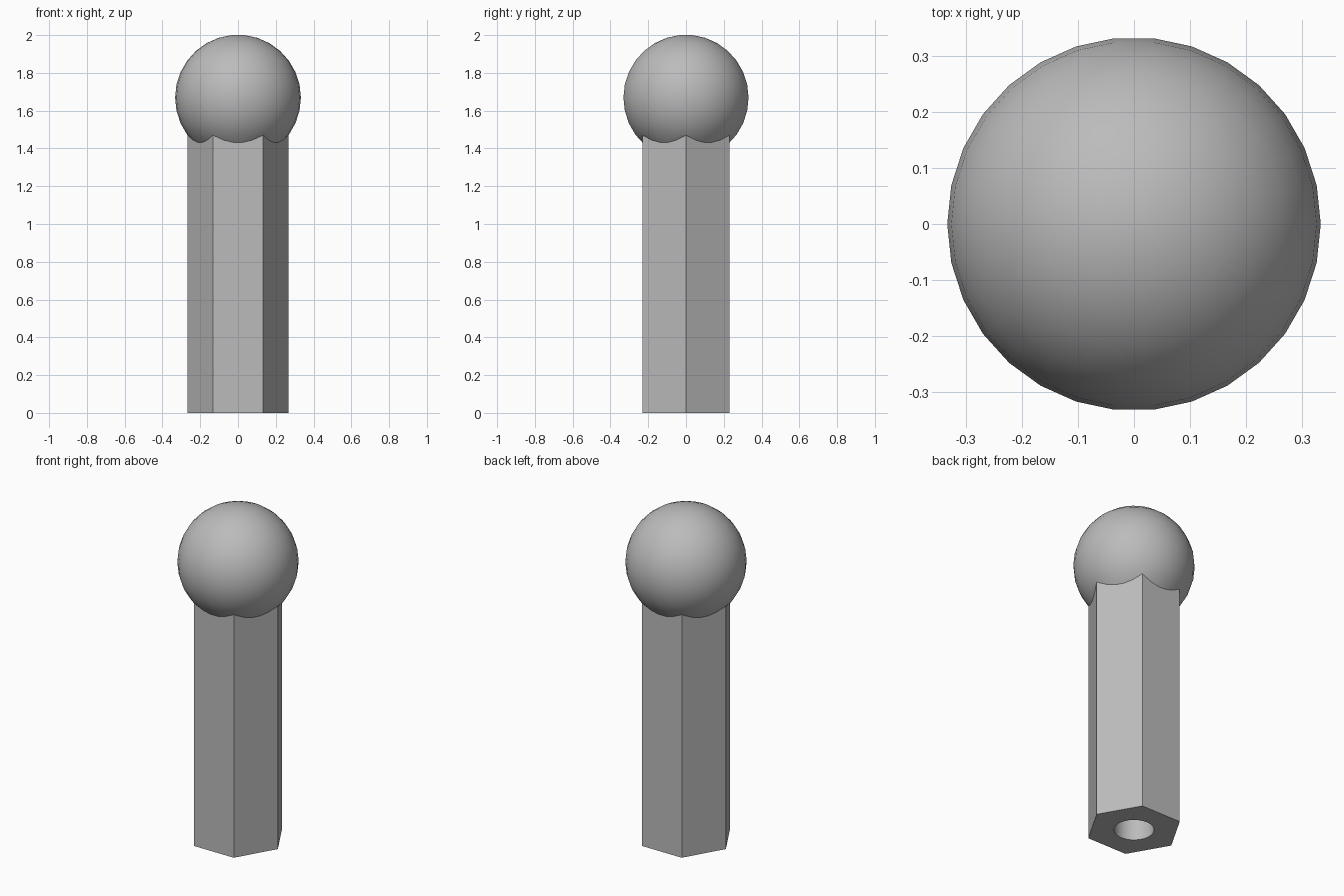
import bpy
import math

if "Cube" in bpy.data.objects:
    bpy.data.objects.remove(bpy.data.objects["Cube"])

SEGMENTS = 30
BALL_R = 0.333
BALL_Z = 2.0 - BALL_R * math.cos(math.pi / SEGMENTS)

metal = bpy.data.materials.new("grey metal")
metal.diffuse_color = (0.5, 0.5, 0.5, 1.0)
metal.use_nodes = True
metal.node_tree.nodes["Principled BSDF"].inputs["Base Color"].default_value = metal.diffuse_color


def revolve(name, profile, sides):
    """Closed solid from (radius, z) rings, with flat end caps."""
    verts = [(r * math.cos(math.tau * i / sides), r * math.sin(math.tau * i / sides), z)
             for r, z in profile for i in range(sides)]
    faces = [list(range(sides))[::-1],
             list(range((len(profile) - 1) * sides, len(profile) * sides))]
    for k in range(len(profile) - 1):
        for i in range(sides):
            j = (i + 1) % sides
            a, b = k * sides, (k + 1) * sides
            faces.append((a + i, a + j, b + j, b + i))
    mesh = bpy.data.meshes.new(name)
    mesh.from_pydata(verts, [], faces)
    mesh.materials.append(metal)
    obj = bpy.data.objects.new(name, mesh)
    bpy.context.collection.objects.link(obj)
    return obj


def combine(target, other, operation):
    """Apply a boolean and discard the second solid."""
    mod = target.modifiers.new(operation.lower(), 'BOOLEAN')
    mod.operation = operation
    mod.solver = 'EXACT'
    mod.object = other
    bpy.context.view_layer.objects.active = target
    bpy.ops.object.modifier_apply(modifier=mod.name)
    bpy.data.objects.remove(other)


# Hexagonal post
post = revolve("ball_ended_post", [(0.267, 0.0), (0.267, BALL_Z)], 6)

# Ball on top, rings offset half a step so the ends are tiny flats
rings = SEGMENTS // 2
angles = [math.pi * (k + 0.5) / rings for k in range(rings)]
ball = revolve("ball", [(BALL_R * math.sin(a), BALL_Z - BALL_R * math.cos(a))
                        for a in angles], SEGMENTS)
combine(post, ball, 'UNION')

# Round blind bore in the bottom
bore = revolve("bore", [(0.11, -0.1), (0.11, 0.84)], SEGMENTS)
combine(post, bore, 'DIFFERENCE')

# Smooth ball and bore, crisp post edges
bpy.ops.object.select_all(action='DESELECT')
post.select_set(True)
bpy.context.view_layer.objects.active = post
bpy.ops.object.shade_smooth_by_angle(angle=math.radians(30))
